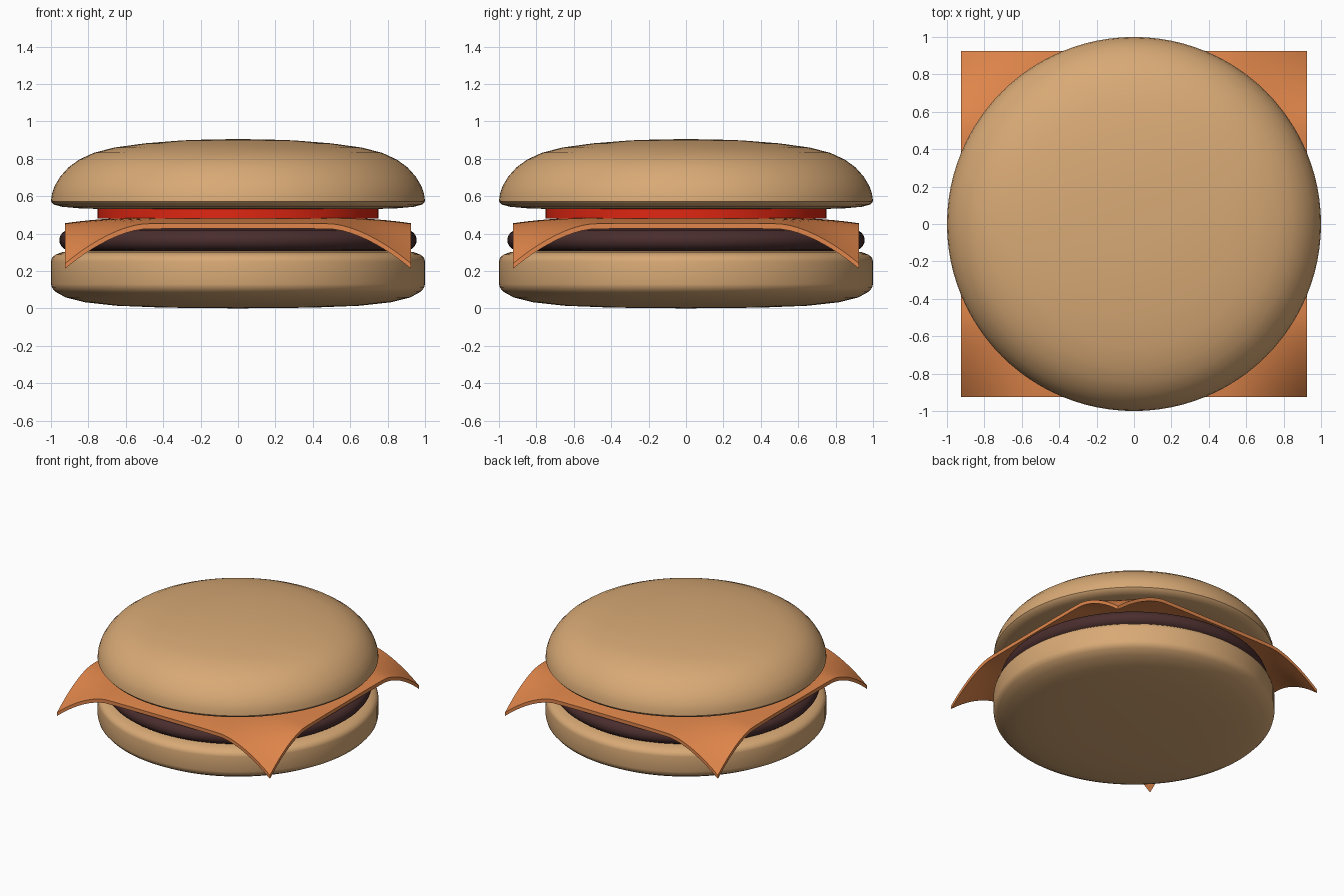
import bpy, bmesh, math

if "Cube" in bpy.data.objects:
    bpy.data.objects.remove(bpy.data.objects["Cube"])


def finish(bm, name, color, angle=40):
    bmesh.ops.recalc_face_normals(bm, faces=bm.faces)
    mesh = bpy.data.meshes.new(name)
    bm.to_mesh(mesh)
    bm.free()
    obj = bpy.data.objects.new(name, mesh)
    bpy.context.collection.objects.link(obj)
    mat = bpy.data.materials.new(name + "_color")
    mat.diffuse_color = (*color, 1)
    mat.use_nodes = True
    mat.node_tree.nodes["Principled BSDF"].inputs["Base Color"].default_value = mat.diffuse_color
    mesh.materials.append(mat)
    bpy.ops.object.select_all(action='DESELECT')
    obj.select_set(True)
    bpy.context.view_layer.objects.active = obj
    bpy.ops.object.shade_smooth_by_angle(angle=math.radians(angle))
    return obj


def lathe(name, profile, color, steps=96):
    """Revolve an (r, z) profile, running from axis to axis, around z."""
    bm = bmesh.new()
    verts = [bm.verts.new((r, 0, z)) for r, z in profile]
    edges = [bm.edges.new(pair) for pair in zip(verts, verts[1:])]
    bmesh.ops.spin(bm, geom=verts + edges, cent=(0, 0, 0), axis=(0, 0, 1),
                   angle=2 * math.pi, steps=steps)
    bmesh.ops.remove_doubles(bm, verts=bm.verts, dist=0.0005)
    return finish(bm, name, color)


BUN = (0.69, 0.40, 0.18)

# Bottom bun: gently domed underside, straight wall, rounded top rim
lathe("bottom_bun", [(0, 0), (.4, .004), (.65, .014), (.82, .033), (.92, .058),
                     (.975, .088), (.995, .11), (1, .13), (1, .25), (.995, .27),
                     (.975, .288), (.94, .3), (.87, .308), (.75, .31), (0, .31)], BUN)

# Patty: disc with a fully rounded edge
lathe("patty", [(0, .305), (.89, .305)]
      + [(.9 + .055 * math.cos(a), .365 + .055 * math.sin(a))
         for a in [math.radians(d) for d in range(-90, 91, 15)]]
      + [(.8, .435), (0, .445)], (0.07, 0.027, 0.027))

# Tomato slice
lathe("tomato", [(0, .48), (.75, .48), (.75, .535), (0, .535)], (0.75, 0.02, 0.006))

# Top bun: flat underside with a rounded lip and a wide dome
lathe("top_bun", [(0, .53), (.7, .53), (.85, .535), (.94, .543), (.985, .555),
                  (1, .572), (.995, .61), (.98, .655), (.95, .705), (.905, .755),
                  (.85, .795), (.77, .832), (.66, .86), (.5, .882), (.3, .898),
                  (.15, .903), (0, .905)], BUN)


# Cheese: square slice whose edges sag a little and corners droop
def cheese_height(x, y):
    droop = 1
    for c in (abs(x), abs(y)):
        droop *= max(0, (c - .5) / .425) ** 1.6
    return .49 - .035 * (x ** 4 + y ** 4) / .925 ** 4 - .18 * droop


bm = bmesh.new()
bmesh.ops.create_grid(bm, x_segments=40, y_segments=40, size=.925)
for v in bm.verts:
    v.co.z = cheese_height(v.co.x, v.co.y)
ext = bmesh.ops.extrude_face_region(bm, geom=bm.faces[:], use_keep_orig=True)
lower = [g for g in ext["geom"] if isinstance(g, bmesh.types.BMVert)]
bmesh.ops.translate(bm, verts=lower, vec=(0, 0, -.028))
finish(bm, "cheese", (0.75, 0.24, 0.07))
